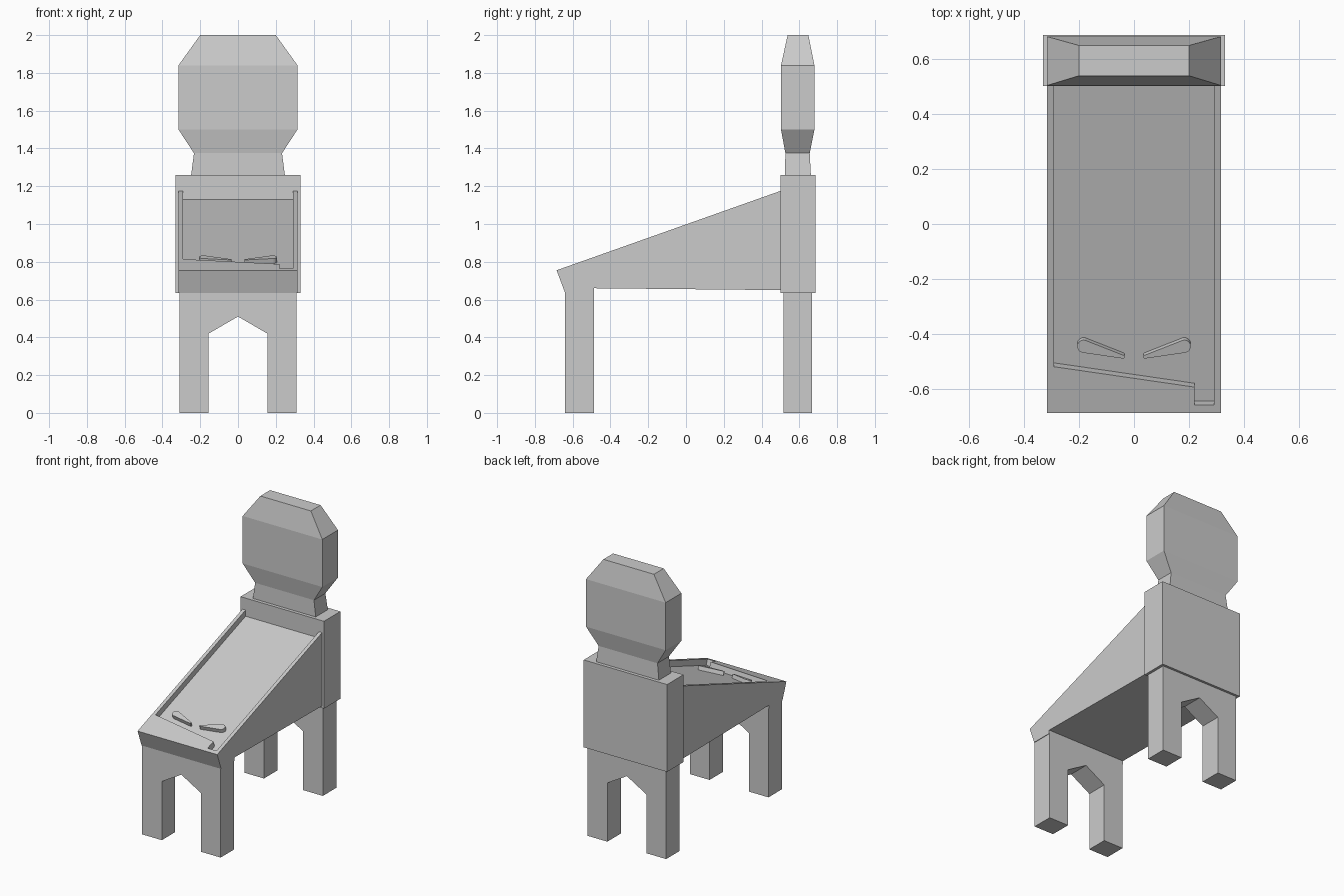
import bpy, bmesh, math
from mathutils import Vector

if "Cube" in bpy.data.objects:
    bpy.data.objects.remove(bpy.data.objects["Cube"])

SLOPE = (1.175 - 0.755) / (0.5 + 0.685)          # playfield pitch
NORMAL = Vector((0, -SLOPE, 1)).normalized()
DEPTH = 0.042                                     # recess depth along the normal


def loft(name, rings):
    """Closed solid through rings of equal point count."""
    bm = bmesh.new()
    loops = [[bm.verts.new(p) for p in ring] for ring in rings]
    n = len(loops[0])
    for a, b in zip(loops, loops[1:]):
        for i in range(n):
            j = (i + 1) % n
            bm.faces.new((a[i], a[j], b[j], b[i]))
    bm.faces.new(loops[0][::-1])
    bm.faces.new(loops[-1])
    bmesh.ops.recalc_face_normals(bm, faces=bm.faces)
    mesh = bpy.data.meshes.new(name)
    bm.to_mesh(mesh)
    bm.free()
    obj = bpy.data.objects.new(name, mesh)
    bpy.context.collection.objects.link(obj)
    return obj


def rect(hx, y0, y1, z):
    return [(-hx, y0, z), (hx, y0, z), (hx, y1, z), (-hx, y1, z)]


def on_slope(outline, height):
    """Place a plan outline on the tilted rim plane, offset along its normal."""
    return [Vector((x, y, 0.755 + (y + 0.685) * SLOPE)) + NORMAL * height
            for x, y in outline]


# Sloped cabinet from a side profile
side = [(-0.685, 0.755), (-0.64, 0.635), (-0.488, 0.635), (-0.488, 0.66),
        (0.5, 0.65), (0.5, 1.175)]
cabinet = loft("cabinet", [[(x, y, z) for y, z in side] for x in (-0.315, 0.315)])

# Playfield recess with angled apron and plunger notch
field = [(-0.29, 0.6), (-0.29, -0.518), (0.22, -0.592), (0.22, -0.657),
         (0.29, -0.657), (0.29, 0.6)]
cutter = loft("playfield_cutter", [on_slope(field, -DEPTH), on_slope(field, 0.05)])
cutter.hide_render = True
cutter.hide_viewport = True
cut = cabinet.modifiers.new("recess", "BOOLEAN")
cut.operation = "DIFFERENCE"
cut.solver = "EXACT"
cut.object = cutter

# Flippers: tapered teardrops, mirrored left and right
pivot, tip = Vector((-0.183, -0.449)), Vector((-0.04, -0.487))
axis = math.atan2(tip.y - pivot.y, tip.x - pivot.x)
for label, sign in (("left", 1), ("right", -1)):
    outline = []
    for centre, radius, start in ((pivot, 0.023, 90), (tip, 0.006, -90)):
        for k in range(9):
            a = axis + math.radians(start + 180 * k / 8)
            outline.append((sign * (centre.x + radius * math.cos(a)),
                            centre.y + radius * math.sin(a)))
    loft(label + "_flipper", [on_slope(outline, -DEPTH - 0.003),
                              on_slope(outline, -DEPTH + 0.028)])

# Leg frames with a peaked arch
arch = [(-0.311, 0), (-0.155, 0), (-0.155, 0.42), (0, 0.51), (0.155, 0.42),
        (0.155, 0), (0.311, 0), (0.311, 0.635), (-0.311, 0.635)]
for label, y0, y1 in (("front_legs", -0.64, -0.488), ("back_legs", 0.515, 0.668)):
    loft(label, [[(x, y, z) for x, z in arch] for y in (y0, y1)])

# Rear housing
loft("rear_box", [rect(0.33, 0.5, 0.685, z) for z in (0.635, 1.26)])

# Faceted head on a short neck
loft("head", [rect(0.248, 0.524, 0.661, 1.26), rect(0.233, 0.526, 0.655, 1.375),
              rect(0.315, 0.503, 0.68, 1.5), rect(0.315, 0.503, 0.68, 1.84),
              rect(0.2, 0.538, 0.648, 2.0)])
